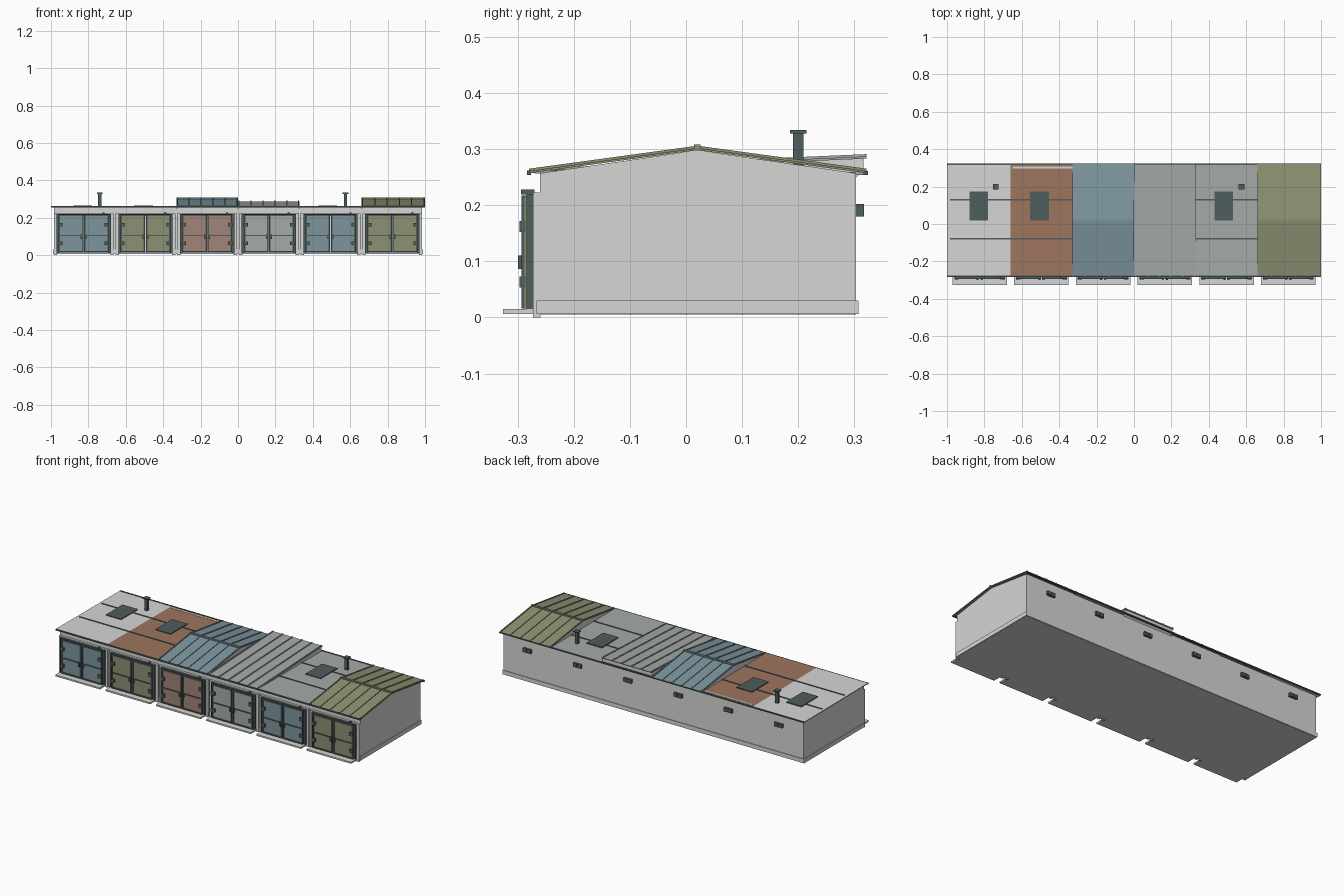
import bpy, bmesh

if "Cube" in bpy.data.objects:
    bpy.data.objects.remove(bpy.data.objects["Cube"])


def material(name, rgb):
    lin = [(c / 255 / 12.92) if c < 11 else ((c / 255 + 0.055) / 1.055) ** 2.4 for c in rgb]
    m = bpy.data.materials.new(name)
    m.diffuse_color = (*lin, 1)
    m.use_nodes = True
    m.node_tree.nodes["Principled BSDF"].inputs["Base Color"].default_value = m.diffuse_color
    return m


LIGHT = material("light plaster", (214, 214, 213))
DARK = material("dark metal", (80, 93, 93))
BLUE = material("faded blue", (125, 149, 158))
OLIVE = material("olive", (140, 145, 114))
GREY = material("grey sheet", (165, 171, 169))
RUST = material("rust roof", (158, 116, 94))
BROWN = material("brown door", (162, 133, 120))


def finish(name, bm, mat):
    bmesh.ops.recalc_face_normals(bm, faces=bm.faces)
    me = bpy.data.meshes.new(name)
    bm.to_mesh(me)
    bm.free()
    me.materials.append(mat)
    ob = bpy.data.objects.new(name, me)
    bpy.context.collection.objects.link(ob)
    return ob


# axis-aligned boxes from (x0, x1, y0, y1, z0, z1), several per object
def boxes(name, mat, *specs):
    bm = bmesh.new()
    for x0, x1, y0, y1, z0, z1 in specs:
        vs = bmesh.ops.create_cube(bm, size=1)["verts"]
        for v in vs:
            v.co.x = x1 if v.co.x > 0 else x0
            v.co.y = y1 if v.co.y > 0 else y0
            v.co.z = z1 if v.co.z > 0 else z0
    return finish(name, bm, mat)


# (y, z) profile extruded over one or more x ranges
def prism(name, mat, pts, *ranges):
    bm = bmesh.new()
    for x0, x1 in ranges:
        a = [bm.verts.new((x0, y, z)) for y, z in pts]
        b = [bm.verts.new((x1, y, z)) for y, z in pts]
        bm.faces.new(a)
        bm.faces.new(b[::-1])
        n = len(pts)
        for i in range(n):
            j = (i + 1) % n
            bm.faces.new((a[i], b[i], b[j], a[j]))
    return finish(name, bm, mat)


def strip(line, low, high):
    return [(y, z + low) for y, z in line] + [(y, z + high) for y, z in reversed(line)]


# main building and plinth
boxes("wall_block", LIGHT, (-0.985, 0.985, -0.26, 0.303, 0.005, 0.25))
boxes("plinth", LIGHT, (-0.99, 0.99, -0.266, 0.307, 0.006, 0.03))

# eave fascias
boxes("fascia", DARK, (-1, 1, -0.283, -0.276, 0.254, 0.262),
      (-1, 1, 0.316, 0.324, 0.254, 0.261))

EDGES = [-1, -0.66, -0.33, 0, 0.33, 0.66, 1]
FLAT = [(-0.28, 0.261), (0.322, 0.258)]
GABLE = [(-0.28, 0.26), (0.02, 0.301), (0.322, 0.26)]
MONO = [(-0.28, 0.26), (0.322, 0.286)]


def flat_z(y):
    return 0.261 - 0.005 * (y + 0.28)


# flat felt roofs with infill up to the wall top
for i, mat in ((0, LIGHT), (1, RUST), (4, GREY)):
    prism(f"flat_roof_{i + 1}", mat, strip(FLAT, -0.004, 0.001), (EDGES[i], EDGES[i + 1]))
    boxes(f"roof_infill_{i + 1}", LIGHT,
          (max(EDGES[i], -0.985), EDGES[i + 1], -0.26, 0.303, 0.249, 0.257))

# ribbed roofs: two gables and one single slope
for i, mat, line in ((2, BLUE, GABLE), (3, GREY, MONO), (5, OLIVE, GABLE)):
    x0, x1 = EDGES[i], EDGES[i + 1]
    prism(f"ribbed_roof_{i + 1}", mat, strip(line, -0.003, 0.001), (x0, x1))
    ribs = [x0 + 0.006 + k * (x1 - x0 - 0.012) / 5 for k in range(6)]
    prism(f"roof_ribs_{i + 1}", mat, strip(line, 0.0, 0.005),
          *[(x - 0.003, x + 0.003) for x in ribs])
    if line is GABLE:
        boxes(f"ridge_cap_{i + 1}", mat, (x0, x1, 0.014, 0.026, 0.299, 0.308))
        prism(f"gable_infill_{i + 1}", LIGHT,
              [(-0.26, 0.249), (-0.26, 0.257), (0.02, 0.298), (0.303, 0.257), (0.303, 0.249)],
              (x0 + 0.003, min(x1 - 0.003, 0.985)))
    else:
        prism(f"slope_infill_{i + 1}", LIGHT,
              [(-0.26, 0.249), (-0.26, 0.258), (0.316, 0.283), (0.316, 0.262), (0.303, 0.249)],
              (x0 + 0.003, x1 - 0.003))

# roof seams, patches and exposed wall edge
for k, y in enumerate((-0.08, 0.13)):
    z = flat_z(y)
    boxes(f"roof_seam_{k + 1}", DARK,
          (-0.985, -0.33, y - 0.004, y + 0.004, z, z + 0.004),
          (0.33, 0.66, y - 0.004, y + 0.004, z, z + 0.004))
boxes("roof_patches", DARK, *[(x - 0.05, x + 0.05, 0.018, 0.174, 0.258, 0.265)
                              for x in (-0.83, -0.505, 0.48)])
boxes("wall_edge", LIGHT, (-0.65, -0.33, 0.297, 0.307, 0.255, 0.2605))

# chimneys with caps
for k, x in enumerate((-0.74, 0.575)):
    boxes(f"chimney_{k + 1}", DARK,
          (x - 0.009, x + 0.009, 0.191, 0.209, 0.255, 0.329),
          (x - 0.015, x + 0.015, 0.185, 0.215, 0.328, 0.334))

# six garage bays
for i, mat in enumerate((BLUE, OLIVE, BROWN, GREY, BLUE, OLIVE)):
    c = -0.825 + 0.33 * i
    n = i + 1
    # plaster surround and concrete apron
    boxes(f"door_surround_{n}", LIGHT,
          (c - 0.16, c - 0.142, -0.273, -0.259, 0, 0.223),
          (c + 0.142, c + 0.16, -0.273, -0.259, 0, 0.223),
          (c - 0.142, c + 0.142, -0.273, -0.259, 0.212, 0.223))
    boxes(f"apron_{n}", LIGHT, (c - 0.146, c + 0.146, -0.326, -0.259, 0.006, 0.015))
    # fixed steel frame
    boxes(f"door_frame_{n}", DARK,
          (c - 0.145, c - 0.132, -0.284, -0.262, 0.015, 0.219),
          (c + 0.132, c + 0.145, -0.284, -0.262, 0.015, 0.219),
          (c - 0.132, c + 0.132, -0.284, -0.262, 0.208, 0.219))
    bars, panels, hinges = [], [], []
    for s in (-1, 1):
        lo, hi = sorted((c + s * 0.002, c + s * 0.134))
        panels.append((lo, hi, -0.288, -0.27, 0.017, 0.214))
        # leaf frame and middle rail
        bars += [(lo, lo + 0.008, -0.293, -0.284, 0.016, 0.217),
                 (hi - 0.008, hi, -0.293, -0.284, 0.016, 0.217),
                 (lo, hi, -0.293, -0.284, 0.016, 0.022),
                 (lo, hi, -0.293, -0.284, 0.208, 0.217),
                 (lo, hi, -0.292, -0.284, 0.103, 0.109)]
        # hinges and handle
        a, b = sorted((c + s * 0.112, c + s * 0.136))
        hinges += [(a, b, -0.297, -0.286, z, z + 0.02) for z in (0.053, 0.152)]
        a, b = sorted((c + s * 0.006, c + s * 0.016))
        hinges.append((a, b, -0.299, -0.286, 0.086, 0.11))
    # small lamp bracket over the door
    hinges.append((c + 0.1, c + 0.112, -0.294, -0.27, 0.219, 0.228))
    boxes(f"door_panels_{n}", mat, *panels)
    boxes(f"door_bars_{n}", DARK, *bars)
    boxes(f"door_hardware_{n}", DARK, *hinges)
    # rear vent, two openings
    boxes(f"rear_vent_{n}", DARK,
          (c - 0.026, c - 0.002, 0.3, 0.317, 0.18, 0.202),
          (c + 0.002, c + 0.026, 0.3, 0.317, 0.18, 0.202),
          (c - 0.026, c + 0.026, 0.3, 0.313, 0.184, 0.198))
